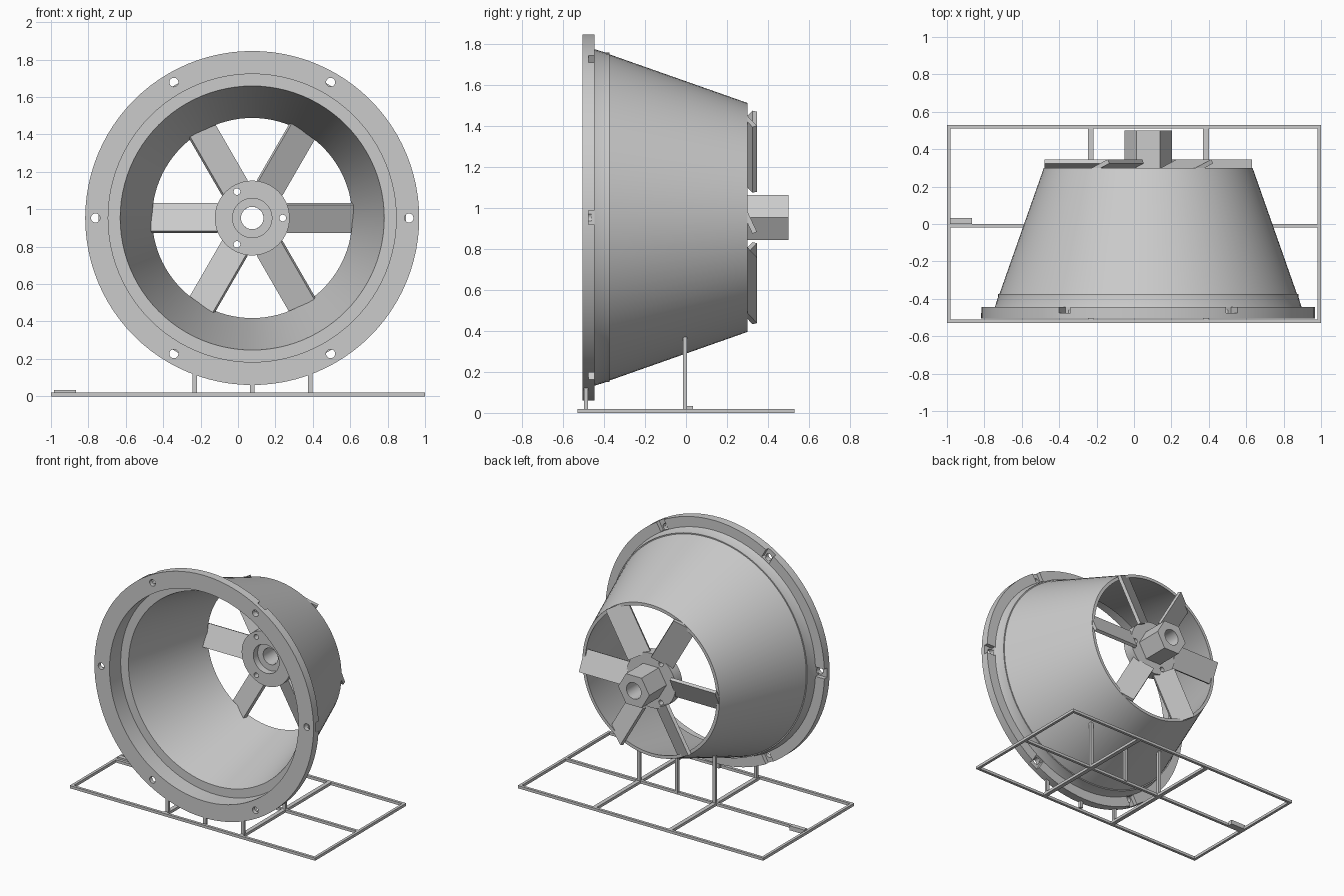
import bpy, bmesh
from math import pi, sin, cos, radians
from mathutils import Matrix, Vector

if "Cube" in bpy.data.objects:
    bpy.data.objects.remove(bpy.data.objects["Cube"], do_unlink=True)

AXIS = Vector((0.076, 0, 0.953))   # duct axis, running along y

grey = bpy.data.materials.new("light_grey")
grey.use_nodes = True
grey.diffuse_color = (0.6, 0.6, 0.6, 1)
grey.node_tree.nodes["Principled BSDF"].inputs["Base Color"].default_value = (0.6, 0.6, 0.6, 1)


def finish(name, bm):
    bmesh.ops.recalc_face_normals(bm, faces=bm.faces)
    mesh = bpy.data.meshes.new(name)
    bm.to_mesh(mesh)
    bm.free()
    mesh.materials.append(grey)
    ob = bpy.data.objects.new(name, mesh)
    bpy.context.collection.objects.link(ob)
    return ob


def smooth(ob):
    bpy.ops.object.select_all(action='DESELECT')
    ob.select_set(True)
    bpy.context.view_layer.objects.active = ob
    bpy.ops.object.shade_smooth_by_angle(angle=radians(25))


def lathe(name, profile, n=96):
    """Spin a closed (y, radius) profile around the duct axis."""
    bm = bmesh.new()
    rings = []
    for i in range(n):
        a = 2 * pi * i / n
        rings.append([bm.verts.new(AXIS + Vector((r * cos(a), y, r * sin(a)))) for y, r in profile])
    m = len(profile)
    for i in range(n):
        p, q = rings[i], rings[(i + 1) % n]
        for j in range(m):
            k = (j + 1) % m
            bm.faces.new((p[j], p[k], q[k], q[j]))
    return finish(name, bm)


def add_box(bm, size, matrix):
    bmesh.ops.create_cube(bm, size=1, matrix=matrix @ Matrix.Diagonal((*size, 1)))


def add_rod(bm, radius, y0, y1, centre, sides=24):
    mat = Matrix.Translation((centre.x, (y0 + y1) / 2, centre.z)) @ Matrix.Rotation(pi / 2, 4, 'X')
    bmesh.ops.create_cone(bm, cap_ends=True, segments=sides, radius1=radius, radius2=radius,
                          depth=y1 - y0, matrix=mat)


def polar(radius, degrees):
    a = radians(degrees)
    return AXIS + Vector((radius * cos(a), 0, radius * sin(a)))


def spoke(degrees):
    """Frame whose x points outward from the duct axis at this angle."""
    return Matrix.Translation(AXIS) @ Matrix.Rotation(-radians(degrees), 4, 'Y')


def cut(target, bm):
    cutter = finish("cutter", bm)
    cutter.hide_render = True
    mod = target.modifiers.new("cut", 'BOOLEAN')
    mod.operation = 'DIFFERENCE'
    mod.solver = 'EXACT'
    mod.object = cutter
    bpy.context.view_layer.objects.active = target
    bpy.ops.object.modifier_apply(modifier=mod.name)
    bpy.data.objects.remove(cutter, do_unlink=True)


# Conical duct with its mounting flange, collar and inner step
duct = lathe("duct_and_flange", [
    (-0.505, 0.77), (-0.505, 0.893), (-0.445, 0.893), (-0.445, 0.82), (-0.39, 0.803),
    (-0.373, 0.803), (-0.373, 0.795), (0.30, 0.558), (0.30, 0.535), (-0.375, 0.706), (-0.375, 0.77)])

# Bolt holes and nut slots in the flange
holes = bmesh.new()
slots = bmesh.new()
for d in range(0, 360, 60):
    add_rod(holes, 0.024, -0.55, -0.46, polar(0.838, d))
    add_box(slots, (0.1, 0.045, 0.07), spoke(d) @ Matrix.Translation((0.872, -0.4525, 0)))
cut(duct, slots)
cut(duct, holes)
smooth(duct)

# Hub disc with counterbore and three small holes
hub = lathe("hub_disc", [(0.22, 0.105), (0.22, 0.20), (0.30, 0.20), (0.30, 0.06),
                         (0.27, 0.06), (0.27, 0.105)], 64)
pins = bmesh.new()
for d in (0, 120, 240):
    add_rod(pins, 0.018, 0.1, 0.4, polar(0.163, d), 16)
cut(hub, pins)
smooth(hub)

# Hexagonal boss behind the hub
bm = bmesh.new()
ends = []
for y in (0.30, 0.50):
    ends.append([bm.verts.new(polar(0.127, d) + Vector((0, y, 0))) for d in range(0, 360, 60)])
    bm.faces.new(ends[-1])
for i in range(6):
    j = (i + 1) % 6
    bm.faces.new((ends[0][i], ends[0][j], ends[1][j], ends[1][i]))
boss = finish("hex_boss", bm)
bore = bmesh.new()
add_rod(bore, 0.06, 0.2, 0.6, AXIS, 32)
cut(boss, bore)
smooth(boss)

# Six pitched blades
for i in range(6):
    bm = bmesh.new()
    add_box(bm, (0.37, 0.024, 0.165),
            spoke(60 * i) @ Matrix.Translation((0.37, 0.30, 0)) @ Matrix.Rotation(radians(25), 4, 'X'))
    finish(f"blade_{i + 1}", bm)

# Flat base frame
bm = bmesh.new()


def bar(x0, x1, y0, y1, z0=0, z1=0.02):
    mid = Vector((x0 + x1, y0 + y1, z0 + z1)) / 2
    add_box(bm, (x1 - x0, y1 - y0, z1 - z0), Matrix.Translation(mid))


for y in (-0.53, -0.02, 0.51):
    bar(-1, 1, y, y + 0.02)
for x in (-1, 0.98):
    bar(x, x + 0.02, -0.53, 0.53)
for x in (-0.232, 0.385):
    bar(x - 0.015, x + 0.015, -0.53, 0.53)
finish("base_frame", bm)

# Support posts reaching up to the flange and the cone
bm = bmesh.new()
for x in (-0.23, 0.076, 0.385):
    side = x - AXIS.x
    for y, r in ((-0.488, 0.893), (-0.005, 0.665)):
        top = AXIS.z - (r * r - side * side) ** 0.5 + 0.005
        bar(x - 0.012, x + 0.012, y - 0.01, y + 0.01, 0.01, top)
finish("support_posts", bm)

# Small tab on the frame
bm = bmesh.new()
bar(-0.985, -0.865, 0, 0.033, 0, 0.033)
finish("frame_tab", bm)
